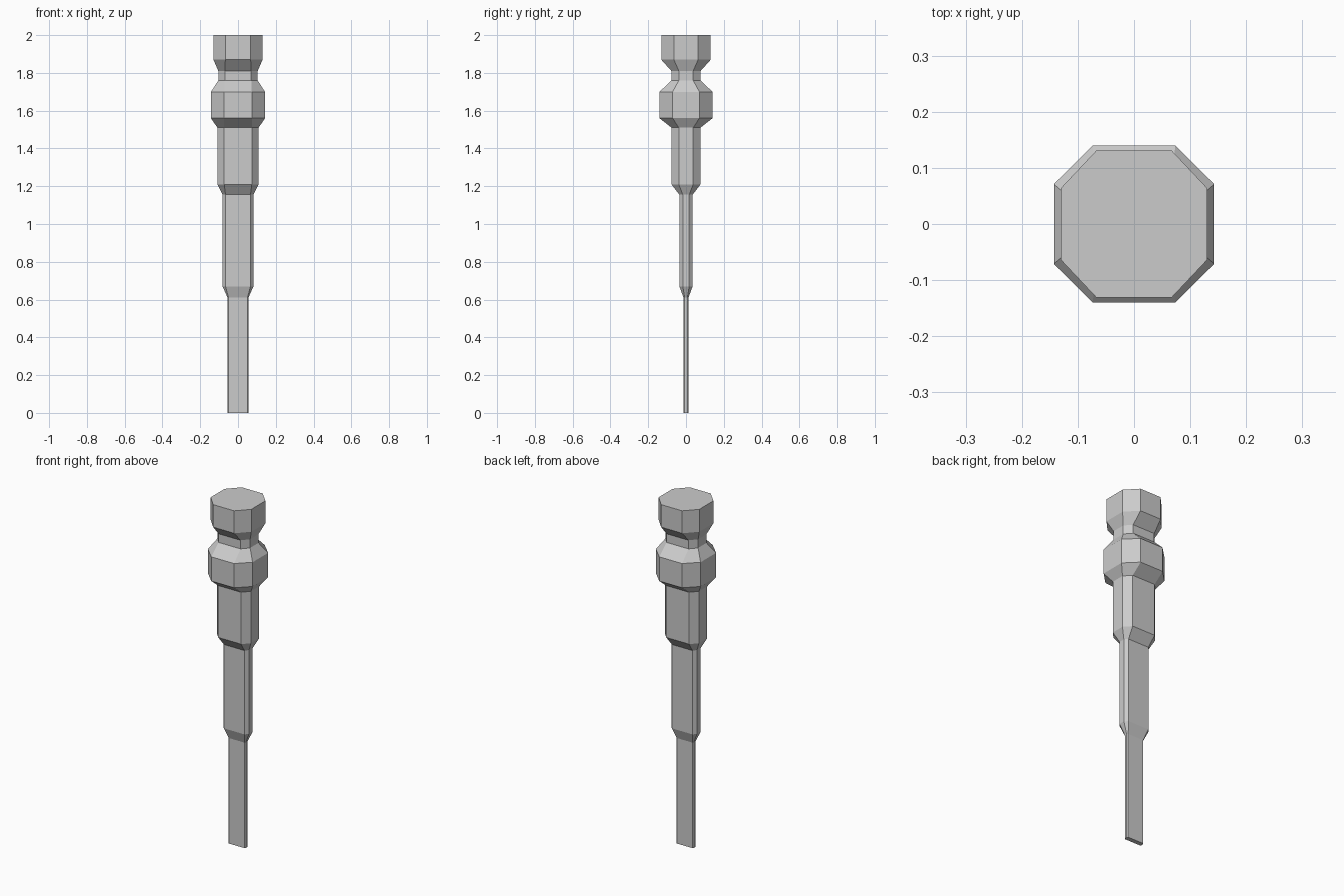
import bpy, bmesh

# Stacked chamfered-rectangle sections: z, half x, half y, flat half x, flat half y
SECTIONS = [
    (0.00, 0.055, 0.013, 0.050, 0.007),   # flat blade
    (0.61, 0.055, 0.013, 0.050, 0.007),
    (0.67, 0.082, 0.035, 0.066, 0.017),   # lower shaft
    (1.155, 0.082, 0.035, 0.066, 0.017),
    (1.21, 0.109, 0.077, 0.073, 0.038),   # upper shaft
    (1.51, 0.109, 0.077, 0.073, 0.038),
    (1.56, 0.143, 0.140, 0.073, 0.071),   # collar
    (1.70, 0.143, 0.140, 0.073, 0.071),
    (1.76, 0.104, 0.077, 0.070, 0.038),   # neck
    (1.81, 0.104, 0.077, 0.070, 0.038),
    (1.87, 0.130, 0.131, 0.067, 0.064),   # head
    (2.00, 0.130, 0.131, 0.067, 0.064),
]


def octagon(bm, z, hx, hy, fx, fy):
    pts = [(hx, -fy), (hx, fy), (fx, hy), (-fx, hy),
           (-hx, fy), (-hx, -fy), (-fx, -hy), (fx, -hy)]
    return [bm.verts.new((x, y, z)) for x, y in pts]


# Loft the tool through its sections and cap both ends
bm = bmesh.new()
rings = [octagon(bm, *s) for s in SECTIONS]
for low, high in zip(rings, rings[1:]):
    for i in range(8):
        j = (i + 1) % 8
        bm.faces.new((low[i], low[j], high[j], high[i]))
bm.faces.new(rings[0][::-1])
bm.faces.new(rings[-1])
bmesh.ops.recalc_face_normals(bm, faces=bm.faces)

mesh = bpy.data.meshes.new("stepped_chisel")
bm.to_mesh(mesh)
bm.free()
bpy.context.collection.objects.link(bpy.data.objects.new("stepped_chisel", mesh))
